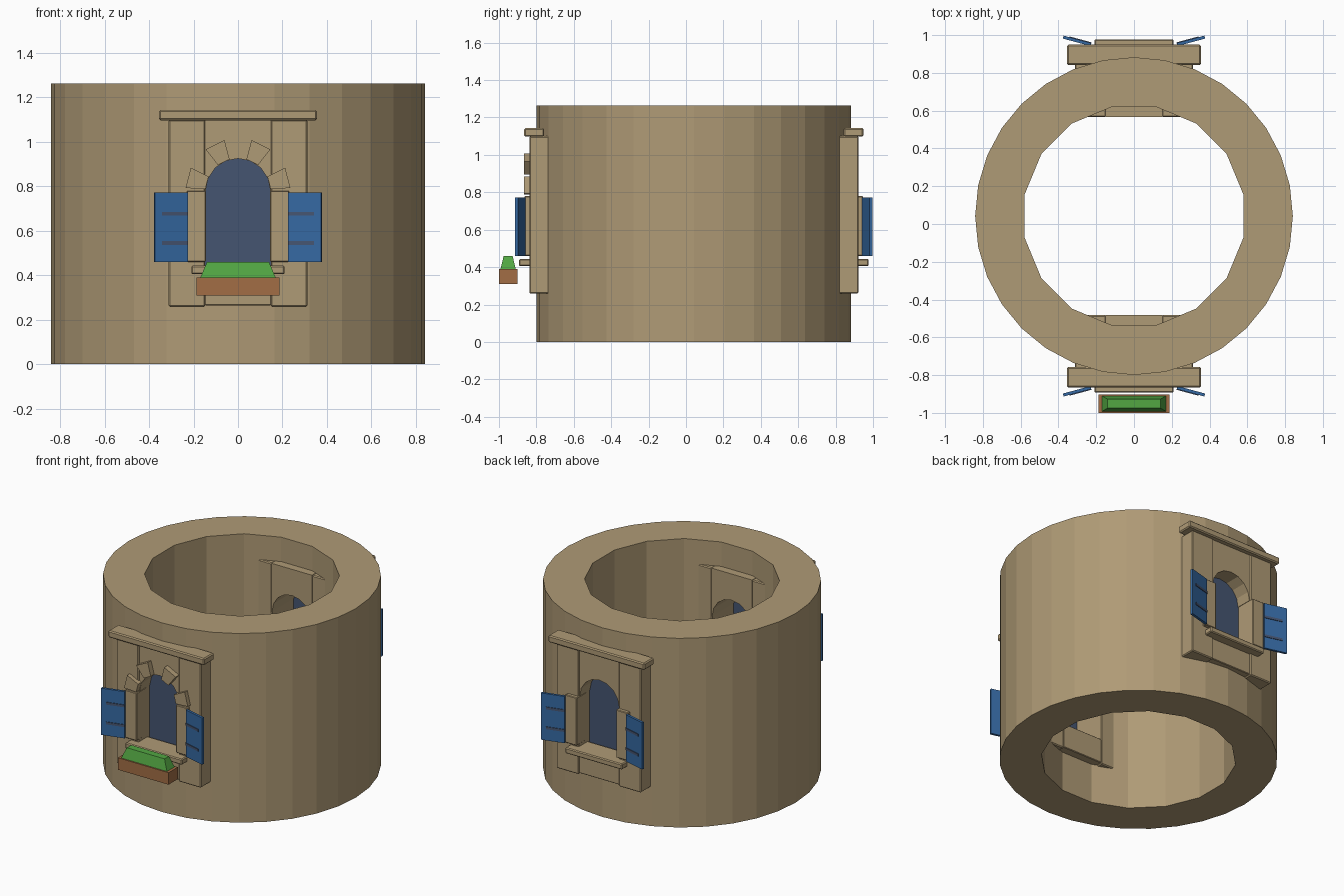
import bpy, bmesh, math
from mathutils import Matrix, Vector

if "Cube" in bpy.data.objects:
    bpy.data.objects.remove(bpy.data.objects["Cube"])

CY = 0.042  # y of the tower axis


def material(name, rgb):
    m = bpy.data.materials.new(name)
    m.diffuse_color = (*rgb, 1)
    m.use_nodes = True
    m.node_tree.nodes["Principled BSDF"].inputs["Base Color"].default_value = m.diffuse_color
    return m


STONE = material("sandstone", (0.43, 0.325, 0.18))
BLUE = material("shutter blue", (0.036, 0.14, 0.36))
SLATE = material("dark slate blue", (0.06, 0.09, 0.165))
CLAY = material("terracotta", (0.36, 0.155, 0.06))
GREEN = material("leaf green", (0.085, 0.38, 0.055))


def add(name, bm, mat, matrix=Matrix(), bevel=0):
    """Turn a bmesh into an object, optionally with bevelled edges."""
    if bevel:
        bmesh.ops.bevel(bm, geom=bm.edges[:], offset=bevel, segments=1, affect='EDGES')
    bmesh.ops.recalc_face_normals(bm, faces=bm.faces[:])
    bm.transform(matrix)
    me = bpy.data.meshes.new(name)
    bm.to_mesh(me)
    bm.free()
    me.materials.append(mat)
    ob = bpy.data.objects.new(name, me)
    bpy.context.collection.objects.link(ob)
    return ob


def prism(pts, y0, y1):
    """Extrude an x-z outline from y0 to y1."""
    bm = bmesh.new()
    f = bm.faces.new([bm.verts.new((x, y0, z)) for x, z in pts])
    ext = bmesh.ops.extrude_face_region(bm, geom=[f])
    bmesh.ops.translate(bm, vec=(0, y1 - y0, 0),
                        verts=[v for v in ext['geom'] if isinstance(v, bmesh.types.BMVert)])
    return bm


def box(x0, x1, y0, y1, z0, z1):
    return prism([(x0, z0), (x1, z0), (x1, z1), (x0, z1)], y0, y1)


def cylinder(sides, radius, z0, z1, turn):
    bm = bmesh.new()
    bmesh.ops.create_cone(bm, cap_ends=True, segments=sides, radius1=radius, radius2=radius,
                          depth=z1 - z0,
                          matrix=Matrix.Translation((0, CY, (z0 + z1) / 2)) @ Matrix.Rotation(turn, 4, 'Z'))
    return bm


def cut(target, cutter):
    cutter.hide_render = True
    mod = target.modifiers.new("cut", 'BOOLEAN')
    mod.operation, mod.solver, mod.object = 'DIFFERENCE', 'EXACT', cutter
    bpy.context.view_layer.objects.active = target
    bpy.ops.object.modifier_apply(modifier=mod.name)
    bpy.data.objects.remove(cutter)


SPRING, HALF = 0.78, 0.145


def arch(r, n=8):
    """Points of the half-round window head, right to left."""
    return [(r * math.cos(math.pi * i / n), SPRING + r * math.sin(math.pi * i / n))
            for i in range(n + 1)]


# Tower wall: 32-sided outside, 16-sided inside
tower = add("tower_wall", cylinder(32, 0.841, 0, 1.263, 0), STONE)
cut(tower, add("bore_cutter", cylinder(16, 0.59, -0.1, 1.4, math.pi / 16), STONE))


def window(side, turn, decorated):
    M = Matrix.Translation((0, CY, 0)) @ Matrix.Rotation(turn, 4, 'Z')
    # opening through the wall
    hole = [(-0.148, 0.43), (0.148, 0.43)] + arch(0.148)
    cut(tower, add("window_cutter", prism(hole, -1.1, -0.3), STONE, M))

    # centre stones above and below the opening
    head = [(-0.15, SPRING), (-0.15, 1.1), (0.15, 1.1), (0.15, SPRING)] + arch(HALF)
    add(side + "_arch_head", prism(head, -0.872, -0.525), STONE, M)
    add(side + "_lower_panel", box(-0.15, 0.15, -0.872, -0.525, 0.265, 0.43), STONE, M, 0.004)
    # lintel and sill
    add(side + "_lintel", box(-0.355, 0.355, -0.907, -0.8, 1.097, 1.143), STONE, M, 0.007)
    add(side + "_sill", box(-0.21, 0.21, -0.935, -0.78, 0.405, 0.443), STONE, M, 0.006)
    # recessed window pane
    pane = [(-0.149, 0.432), (0.149, 0.432)] + arch(0.149)
    add(side + "_window_pane", prism(pane, -0.765, -0.757), SLATE, M)

    for s, tag in ((-1, "left"), (1, "right")):
        # tall jamb blocks and the raised trim beside the opening
        a, b = sorted((s * 0.148, s * 0.312))
        add(f"{side}_{tag}_jamb", box(a, b, -0.88, -0.525, 0.258, 1.1), STONE, M, 0.006)
        a, b = sorted((s * HALF, s * 0.23))
        add(f"{side}_{tag}_trim", box(a, b, -0.905, -0.8, 0.46, SPRING), STONE, M, 0.004)
        # open shutter, swung outwards
        S = M @ Matrix.Translation((s * 0.228, -0.908, 0)) @ Matrix.Rotation(-s * math.radians(15), 4, 'Z')
        a, b = sorted((0, s * 0.152))
        add(f"{side}_{tag}_shutter", box(a, b, -0.008, 0.008, 0.46, 0.772), BLUE, S)
        a, b = sorted((0, s * 0.12))
        for i, z in enumerate((0.545, 0.677)):
            add(f"{side}_{tag}_hinge_{i}", box(a, b, -0.012, 0.004, z - 0.008, z + 0.008), SLATE, S)
        # spaced arch stones
        if decorated:
            for i, (d0, d1) in enumerate(((3, 26), (52, 75))):
                pts = [(s * r * math.cos(math.radians(d)), SPRING + r * math.sin(math.radians(d)))
                       for r, d in ((0.147, d0), (0.236, d0), (0.236, d1), (0.147, d1))]
                add(f"{side}_{tag}_arch_stone_{i}", prism(pts, -0.908, -0.86), STONE, M)


window("front", 0, True)
window("back", math.pi, False)

# Flower box with a tapered block of plants
add("flower_box", box(-0.187, 0.187, -1.0, -0.902, 0.31, 0.39), CLAY)
plants = box(-0.17, 0.17, -0.992, -0.91, 0.388, 0.46)
for v in plants.verts:
    if v.co.z > 0.42:
        v.co.x *= 0.82
        v.co.y = -0.951 + (v.co.y + 0.951) * 0.58
add("flower_box_plants", plants, GREEN)
